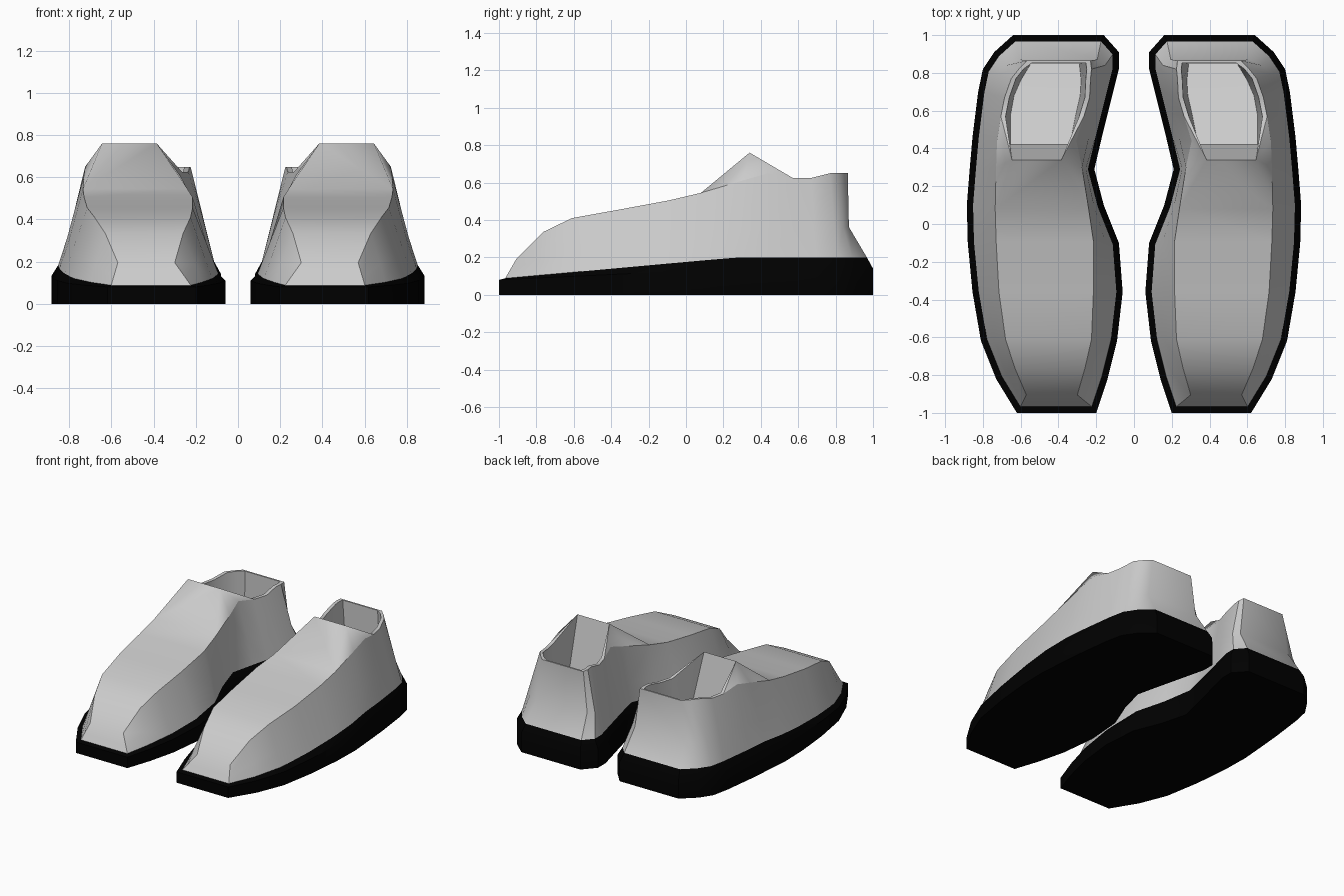
import bpy, bmesh, math
from mathutils import Vector

if "Cube" in bpy.data.objects:
    bpy.data.objects.remove(bpy.data.objects["Cube"])

# Stations toe to heel: sole outer x, sole inner x, sole y, ridge outer x, ridge inner x, ridge y, ridge z
ROWS = [
    (0.62, 0.20, -1.00, 0.57, 0.30, -0.905, 0.195),
    (0.73, 0.14, -0.82, 0.63, 0.26, -0.765, 0.335),
    (0.81, 0.09, -0.62, 0.68, 0.225, -0.61, 0.41),
    (0.855, 0.06, -0.36, 0.715, 0.215, -0.36, 0.455),
    (0.88, 0.08, -0.10, 0.73, 0.215, -0.09, 0.505),
    (0.885, 0.16, 0.10, 0.735, 0.24, 0.08, 0.545),
    (0.87, 0.21, 0.29, 0.73, 0.275, 0.30, 0.61),
    (0.855, 0.17, 0.46, 0.725, 0.305, 0.44, 0.65),
    (0.84, 0.14, 0.58, 0.705, 0.265, 0.57, 0.625),
    (0.825, 0.11, 0.70, 0.685, 0.235, 0.67, 0.625),
    (0.80, 0.08, 0.82, 0.65, 0.23, 0.77, 0.65),
    (0.74, 0.08, 0.91, 0.61, 0.225, 0.82, 0.65),
    (0.64, 0.16, 1.00, 0.565, 0.23, 0.865, 0.65),
]
# Tongue back and footbed, from the tongue tip down to the heel: outer x, inner x, y, z
BED = [(0.645, 0.385, 0.34, 0.76), (0.655, 0.34, 0.42, 0.38), (0.655, 0.31, 0.57, 0.31),
       (0.635, 0.285, 0.68, 0.26), (0.60, 0.28, 0.76, 0.225), (0.57, 0.285, 0.81, 0.205),
       (0.545, 0.29, 0.85, 0.19)]
N = len(ROWS)


def ring(outer, inner):
    return [Vector(p) for p in outer] + [Vector(p) for p in reversed(inner)]


def rise(y, low, high):
    return low + (high - low) * min((y + 1) / 1.27, 1)


def inset(loop, d):
    out = []
    for i, p in enumerate(loop):
        a = (p - loop[i - 1]).normalized()
        b = (loop[(i + 1) % len(loop)] - p).normalized()
        na, nb = Vector((-a.y, a.x)), Vector((-b.y, b.x))
        out.append(p + (na + nb) * d / (1 + na.dot(nb)))
    return out


def bridge(bm, a, b):
    for i in range(len(a)):
        j = (i + 1) % len(a)
        bm.faces.new((a[i], a[j], b[j], b[i]))


def cap(bm, loop):
    n = len(loop)
    for i in range(n // 2 - 1):
        bm.faces.new((loop[i], loop[i + 1], loop[n - 2 - i], loop[n - 1 - i]))


def finish(name, bm, color=None, sharp=(), soft=()):
    bmesh.ops.recalc_face_normals(bm, faces=bm.faces)
    for f in bm.faces:
        f.smooth = True
    for e in bm.edges:
        e.smooth = e.calc_face_angle(0) < math.radians(35)
    for pairs, state in ((sharp, False), (soft, True)):
        for pair in pairs:
            bm.edges.get(pair).smooth = state
    me = bpy.data.meshes.new(name)
    bm.to_mesh(me)
    bm.free()
    ob = bpy.data.objects.new(name, me)
    bpy.context.collection.objects.link(ob)
    if color:
        mat = bpy.data.materials.new(name)
        mat.diffuse_color = color
        mat.use_nodes = True
        mat.node_tree.nodes["Principled BSDF"].inputs["Base Color"].default_value = mat.diffuse_color
        me.materials.append(mat)
    mir = ob.modifiers.new("pair", 'MIRROR')
    mir.use_mirror_merge = False


outline = ring([(r[0], r[2]) for r in ROWS], [(r[1], r[2]) for r in ROWS])
base = [Vector((p.x, p.y, rise(p.y, 0.085, 0.20))) for p in inset(outline, 0.033)]

# Soles: upright wall with a sloped upper edge
bm = bmesh.new()
bottom = [bm.verts.new((p.x, p.y, 0)) for p in outline]
wall = [bm.verts.new((p.x, p.y, rise(p.y, 0.08, 0.14))) for p in outline]
lip = [bm.verts.new(p) for p in base]
bridge(bm, bottom, wall)
bridge(bm, wall, lip)
cap(bm, bottom)
finish("soles", bm, (0, 0, 0, 1))

# Uppers: side walls from sole to ridge, with an upright heel back
bm = bmesh.new()
ridge_co = ring([(r[3], r[5], r[6]) for r in ROWS], [(r[4], r[5], r[6]) for r in ROWS])
mid_co = [b.lerp(r, 0.36) for b, r in zip(base, ridge_co)]
for i, d in ((N - 1, 0.006), (N, 0.006), (N - 2, 0.02), (N + 1, 0.02)):
    mid_co[i].y = ridge_co[i].y + d
foot = [bm.verts.new(p) for p in base]
mid = [bm.verts.new(p) for p in mid_co]
ridge = [bm.verts.new(p) for p in ridge_co]
bridge(bm, foot, mid)
bridge(bm, mid, ridge)

# Instep top, tongue front, tongue back and footbed
ro, ri = ridge[:N], ridge[:N - 1:-1]
for i in range(5):
    bm.faces.new((ro[i], ro[i + 1], ri[i + 1], ri[i]))
bo = [bm.verts.new((b[0], b[2], b[3])) for b in BED]
bi = [bm.verts.new((b[1], b[2], b[3])) for b in BED]
bm.faces.new((ro[5], bo[0], bi[0], ri[5]))
for i in range(len(BED) - 1):
    bm.faces.new((bo[i], bo[i + 1], bi[i + 1], bi[i]))

# Tongue sides, collar rim and inner walls
rims, sharp, soft = [], [], []
for r, b, s in ((ro, bo, -1), (ri, bi, 1)):
    rim = [bm.verts.new(r[i].co + Vector((0.025 * s, -0.012 if i == N - 1 else 0, 0)))
           for i in range(8, N)]
    rims.append(rim)
    bm.faces.new((r[5], r[6], b[0]))
    bm.faces.new((r[6], r[7], b[0]))
    bm.faces.new((r[7], r[8], b[0]))
    bm.faces.new((r[8], rim[0], b[0]))
    bm.faces.new((rim[0], b[1], b[0]))
    bm.faces.new((rim[0], b[2], b[1]))
    for k in range(len(rim) - 1):
        bm.faces.new((r[8 + k], r[9 + k], rim[k + 1], rim[k]))
        bm.faces.new((rim[k], rim[k + 1], b[k + 3], b[k + 2]))
    sharp += [(r[i], r[i + 1]) for i in range(N - 1)]
    soft += [(r[5], b[0]), (r[6], b[0]), (r[7], b[0])]
bm.faces.new((ro[-1], ri[-1], rims[1][-1], rims[0][-1]))
bm.faces.new((rims[0][-1], rims[1][-1], bi[-1], bo[-1]))
sharp += [(bo[0], bi[0])]
finish("uppers", bm, None, sharp, soft)
